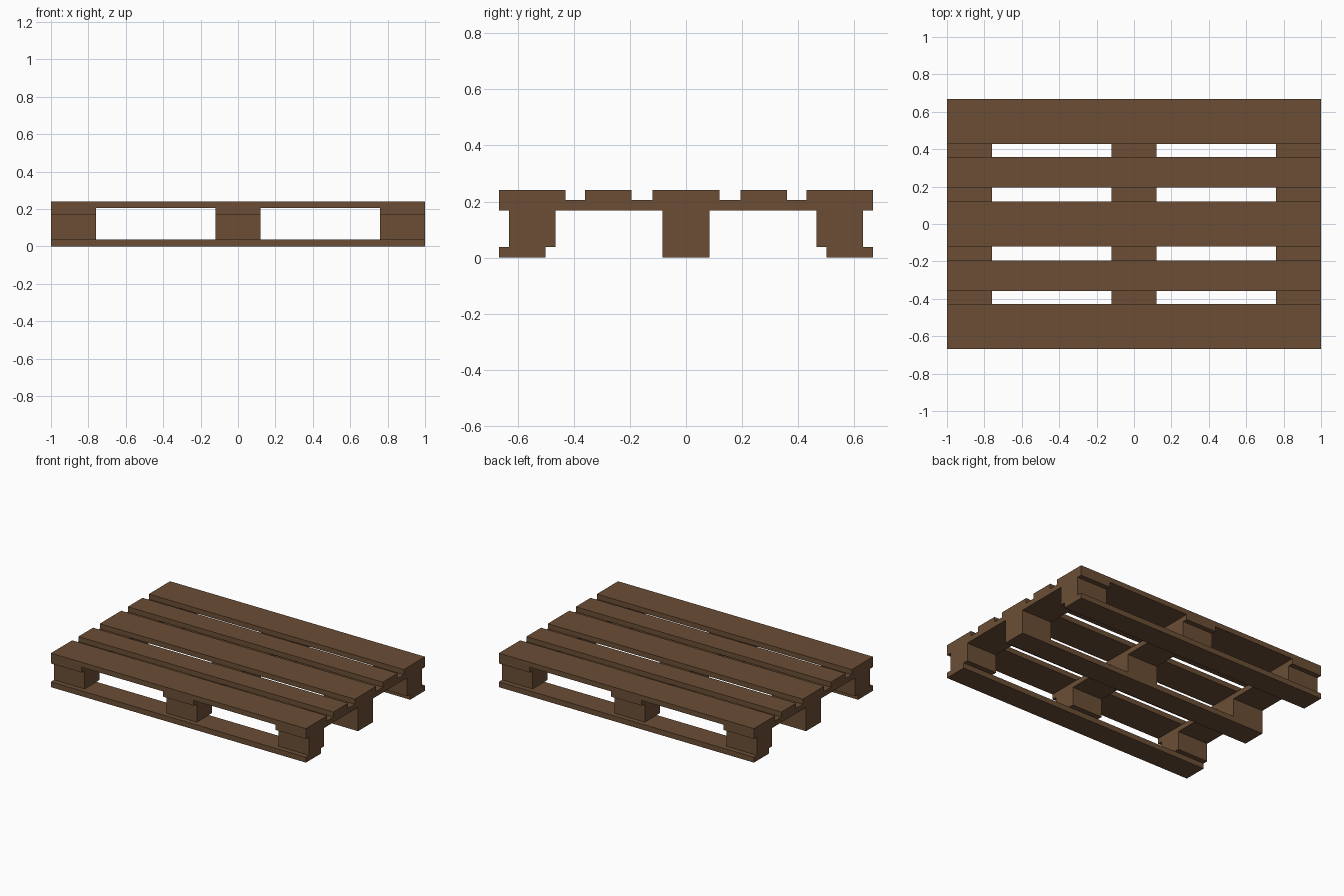
import bpy
import bmesh
from mathutils import Matrix, Vector

cube = bpy.data.objects.get("Cube")
if cube:
    bpy.data.objects.remove(cube, do_unlink=True)

# Single wood colour
WOOD = (0.147, 0.076, 0.036, 1.0)
wood = bpy.data.materials.new("brown wood")
wood.use_nodes = True
wood.diffuse_color = WOOD
wood.node_tree.nodes["Principled BSDF"].inputs["Base Color"].default_value = WOOD


def plank(name, xs, ys, zs):
    """Box spanning the given (low, high) range on each axis."""
    spans = (xs, ys, zs)
    centre = Vector([(a + b) / 2 for a, b in spans])
    size = Vector([b - a for a, b in spans])
    bm = bmesh.new()
    bmesh.ops.create_cube(bm, size=1, matrix=Matrix.Diagonal(size).to_4x4())
    mesh = bpy.data.meshes.new(name)
    bm.to_mesh(mesh)
    bm.free()
    mesh.materials.append(wood)
    obj = bpy.data.objects.new(name, mesh)
    obj.location = centre
    bpy.context.collection.objects.link(obj)


def around(centre, width):
    return (centre - width / 2, centre + width / 2)


LENGTH = (-1, 1)
DEPTH = (-0.667, 0.667)
BOTTOM, BLOCK, STRINGER, DECK = (0, 0.038), (0.038, 0.168), (0.168, 0.205), (0.205, 0.241)
COLUMNS = {"right": -0.88, "middle": 0, "left": 0.88}
COLUMN_WIDTH = 0.24
ROW_WIDTH = 0.167

# Top deck boards: wide at the edges and centre, narrow between
deck = {"front": (-0.548, 0.238), "front_inner": (-0.277, 0.165), "centre": (0, 0.24),
        "back_inner": (0.277, 0.165), "back": (0.548, 0.238)}
for row, (y, width) in deck.items():
    plank(row + "_deck_board", LENGTH, around(y, width), DECK)

# Cross boards under the deck
for column, x in COLUMNS.items():
    plank(column + "_stringer_board", around(x, COLUMN_WIDTH), DEPTH, STRINGER)

# Bottom runners, with outer blocks set in from the runner edges
rows = {"front": (-0.5835, -0.548), "centre": (0, 0), "back": (0.5835, 0.548)}
for row, (runner_y, block_y) in rows.items():
    plank(row + "_bottom_runner", LENGTH, around(runner_y, ROW_WIDTH), BOTTOM)
    for column, x in COLUMNS.items():
        plank(f"{row}_{column}_block", around(x, COLUMN_WIDTH), around(block_y, ROW_WIDTH), BLOCK)
